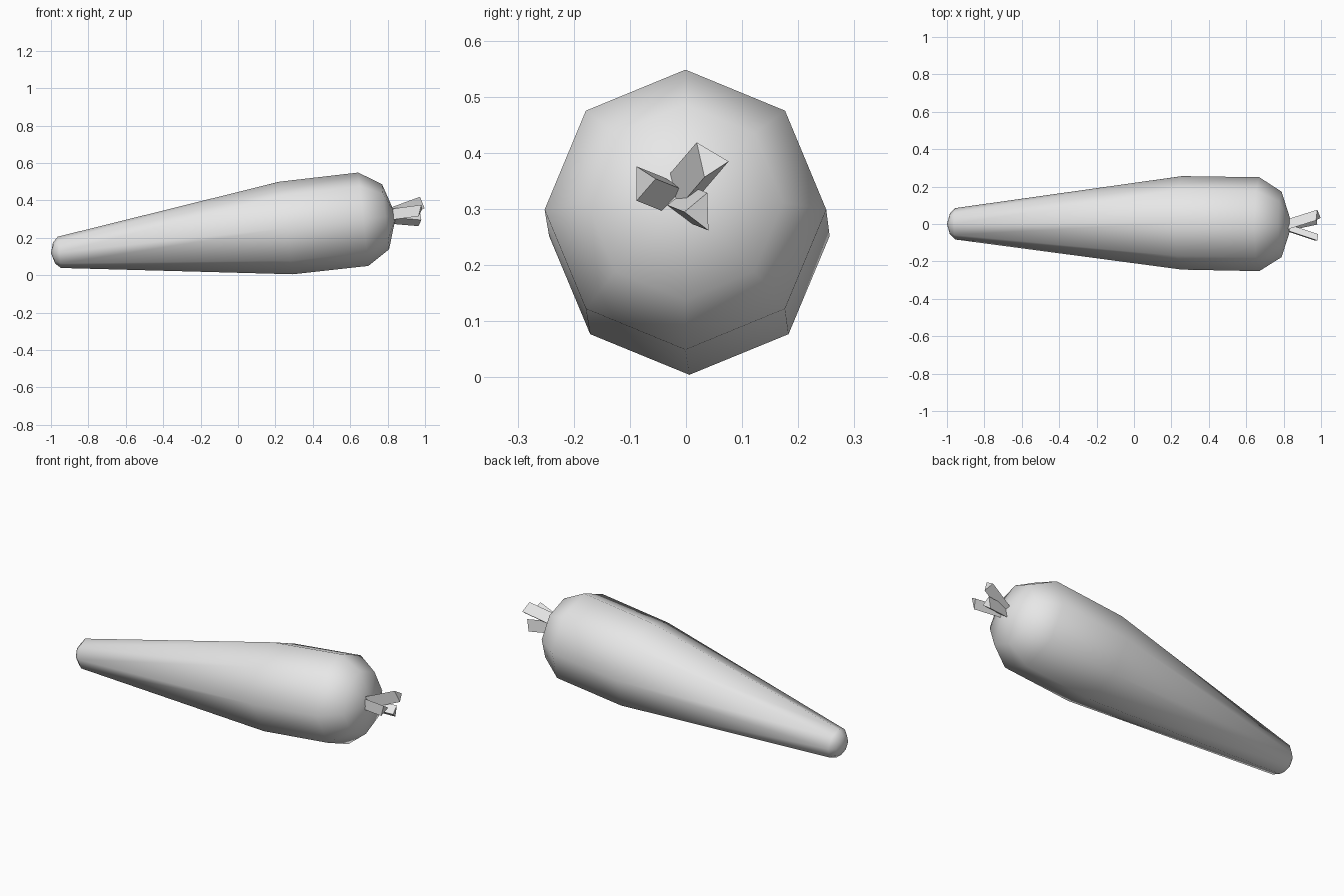
import bpy, bmesh, math
from mathutils import Vector

cube = bpy.data.objects.get("Cube")
if cube:
    bpy.data.objects.remove(cube, do_unlink=True)

grey = bpy.data.materials.new("plain grey")
grey.use_nodes = True
grey.diffuse_color = (0.8, 0.8, 0.8, 1)
grey.node_tree.nodes["Principled BSDF"].inputs["Base Color"].default_value = (0.8, 0.8, 0.8, 1)


def make_object(name, bm, smooth):
    bmesh.ops.recalc_face_normals(bm, faces=bm.faces)
    for f in bm.faces:
        f.smooth = smooth
    mesh = bpy.data.meshes.new(name)
    bm.to_mesh(mesh)
    bm.free()
    mesh.materials.append(grey)
    obj = bpy.data.objects.new(name, mesh)
    bpy.context.collection.objects.link(obj)


# Root: tilted eight-sided rings joined into a taper, closed by a pole at each end
SIDES = 8
# x, y, z of ring centre, radius, tilt in degrees
rings = [(-0.984, 0, 0.118, 0.056, 6),
         (-0.955, 0.001, 0.122, 0.084, 6),
         (0.257, 0.006, 0.252, 0.25, 8.5),
         (0.67, -0.001, 0.299, 0.251, 6.2),
         (0.789, -0.002, 0.312, 0.175, 6.2)]
bm = bmesh.new()
loops = []
for x, y, z, r, tilt in rings:
    t = math.radians(tilt)
    loop = []
    for i in range(SIDES):
        a = math.tau * i / SIDES
        up = r * math.cos(a)
        loop.append(bm.verts.new((x - up * math.sin(t), y + r * math.sin(a), z + up * math.cos(t))))
    loops.append(loop)
for a, b in zip(loops, loops[1:]):
    for i in range(SIDES):
        j = (i + 1) % SIDES
        bm.faces.new((a[i], a[j], b[j], b[i]))
for loop, pole in ((loops[0], (-1, 0, 0.117)), (loops[-1], (0.845, -0.003, 0.318))):
    tip = bm.verts.new(pole)
    for i in range(SIDES):
        bm.faces.new((loop[i], loop[(i + 1) % SIDES], tip))
make_object("root", bm, True)


# Stalks: flat-sided triangular prisms that spread out from the crown
def stalk(name, end, shift):
    bm = bmesh.new()
    outer = [bm.verts.new(p) for p in end]
    inner = [bm.verts.new(Vector(p) + Vector(shift)) for p in end]
    bm.faces.new(outer)
    bm.faces.new(inner[::-1])
    for i in range(3):
        j = (i + 1) % 3
        bm.faces.new((outer[i], inner[i], inner[j], outer[j]))
    make_object(name, bm, False)


stalk("upper_stalk", [(0.973, 0.019, 0.419), (0.98, 0.076, 0.385), (0.998, 0.033, 0.357)],
      (-0.15, -0.047, -0.055))
stalk("right_stalk", [(0.98, -0.088, 0.376), (0.965, -0.088, 0.315), (0.985, -0.054, 0.354)],
      (-0.15, 0.05, -0.02))
stalk("lower_stalk", [(0.975, 0.038, 0.329), (0.965, 0.04, 0.262), (0.98, -0.003, 0.295)],
      (-0.14, -0.03, 0.012))
